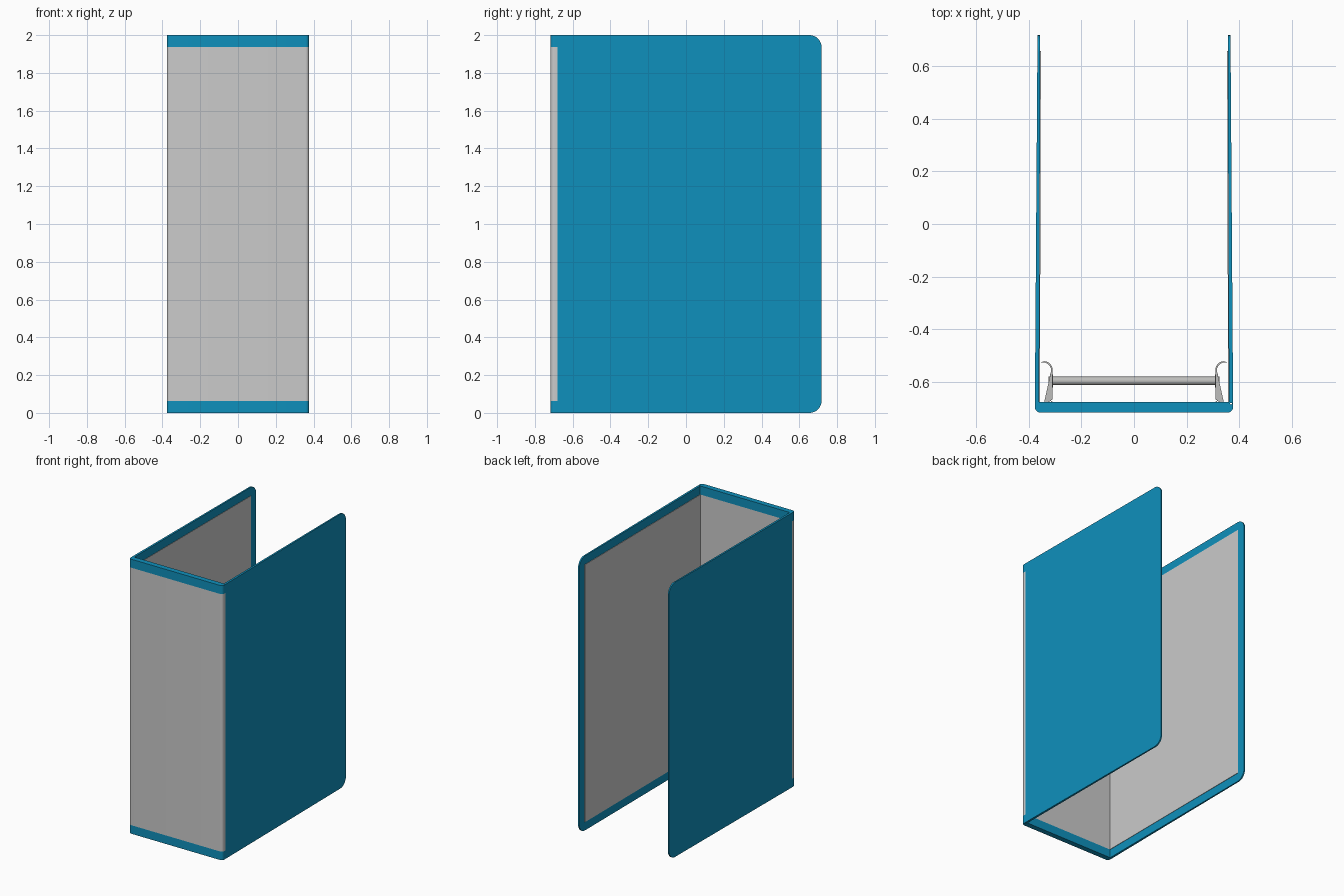
import bpy, bmesh, math
from mathutils import Matrix

if "Cube" in bpy.data.objects:
    bpy.data.objects.remove(bpy.data.objects["Cube"])


def srgb(r, g, b):
    f = lambda c: (c / 255 / 12.92) if c < 10 else ((c / 255 + 0.055) / 1.055) ** 2.4
    return (f(r), f(g), f(b), 1)


def material(name, rgb):
    m = bpy.data.materials.new(name)
    m.diffuse_color = srgb(*rgb)
    m.use_nodes = True
    m.node_tree.nodes["Principled BSDF"].inputs["Base Color"].default_value = m.diffuse_color
    return m


BLUE = material("blue_cover", (15, 144, 188))
GREY = material("light_grey_paper", (203, 203, 203))
METAL = material("metal_grey", (190, 190, 188))
H, BORDER = 2.0, 0.062


def finish(bm, name, *mats, smooth=True):
    bmesh.ops.recalc_face_normals(bm, faces=bm.faces)
    me = bpy.data.meshes.new(name)
    bm.to_mesh(me)
    bm.free()
    ob = bpy.data.objects.new(name, me)
    bpy.context.collection.objects.link(ob)
    for m in mats:
        me.materials.append(m)
    if smooth:
        bpy.ops.object.select_all(action='DESELECT')
        ob.select_set(True)
        bpy.context.view_layer.objects.active = ob
        bpy.ops.object.shade_smooth_by_angle(angle=math.radians(35))
    return ob


def extrude_z(profile, levels):
    """Closed xy profile carried through a list of z levels, capped at both ends."""
    bm = bmesh.new()
    rings = [[bm.verts.new((x, y, z)) for x, y in profile] for z in levels]
    n = len(profile)
    for a, b in zip(rings, rings[1:]):
        for i in range(n):
            j = (i + 1) % n
            bm.faces.new((a[i], a[j], b[j], b[i]))
    bm.faces.new(rings[0])
    bm.faces.new(rings[-1])
    return bm


def arc(cx, cy, r, a0, a1, n=8):
    return [(cx + r * math.cos(math.radians(a0 + (a1 - a0) * i / n)),
             cy + r * math.sin(math.radians(a0 + (a1 - a0) * i / n))) for i in range(n + 1)]


def mirrored(half):
    return half + [(-x, y) for x, y in reversed(half)]


# Spine: U-shaped section with rounded outer corners, paper between blue end bands
outer = [(0.376, -0.678)] + arc(0.357, -0.697, 0.020, 0, -90)
inner = [(-0.358, -0.703), (-0.361, -0.700), (-0.361, -0.678)]
bm = extrude_z(mirrored(outer) + inner + [(-x, y) for x, y in reversed(inner)],
               [0, BORDER, H - BORDER, H])
for f in bm.faces:
    f.material_index = int(BORDER < f.calc_center_median().z < H - BORDER)
finish(bm, "spine", BLUE, GREY)


def cover_x(y, inside):
    """Covers taper and lean slightly inwards towards the open edge."""
    t = (y + 0.68) / 1.40
    return (0.361 - 0.004 * t) if inside else (0.377 - 0.010 * t)


def plate(name, side, outline, x_in, x_out, mat):
    bm = bmesh.new()
    a = [bm.verts.new((side * x_in(y), y, z)) for y, z in outline]
    b = [bm.verts.new((side * x_out(y), y, z)) for y, z in outline]
    bm.faces.new(a)
    bm.faces.new(b)
    for i in range(len(a)):
        j = (i + 1) % len(a)
        bm.faces.new((a[i], a[j], b[j], b[i]))
    finish(bm, name, mat)


# Covers with rounded free corners, and paper linings inside
R = 0.065
cover = ([(-0.68, 0)] + arc(0.718 - R, R, R, -90, 0)
         + arc(0.718 - R, H - R, R, 0, 90) + [(-0.68, H)])
lining = [(-0.698, BORDER), (0.658, BORDER), (0.658, H - BORDER), (-0.698, H - BORDER)]
for side, label in ((-1, "left"), (1, "right")):
    plate(label + "_cover", side, cover,
          lambda y: cover_x(y, True), lambda y: cover_x(y, False), BLUE)
    plate(label + "_lining", side, lining,
          lambda y: cover_x(y, True) - 0.003, lambda y: cover_x(y, True) + 0.001, GREY)


def box(name, size, loc, mat):
    bm = bmesh.new()
    bmesh.ops.create_cube(bm, size=1)
    bmesh.ops.scale(bm, vec=size, verts=bm.verts)
    bmesh.ops.translate(bm, vec=loc, verts=bm.verts)
    return finish(bm, name, mat, smooth=False)


def rod_x(name, radius, length, x):
    bm = bmesh.new()
    bmesh.ops.create_cone(bm, cap_ends=True, segments=24, radius1=radius, radius2=radius,
                          depth=length, matrix=Matrix.Translation((x, -0.597, 1.0))
                          @ Matrix.Rotation(math.pi / 2, 4, 'Y'))
    finish(bm, name, METAL)


# Clip mechanism on the spine: base plate, cross rod and two curved brackets
box("base_sheet", (0.70, 0.004, 0.36), (0, -0.697, 1.0), METAL)
box("base_plate", (0.47, 0.009, 0.26), (0, -0.6905, 1.0), METAL)
rod_x("cross_rod", 0.016, 0.65, 0)
for side, label in ((-1, "left"), (1, "right")):
    path = [(0.356, -0.529)] + arc(0.347, -0.558, 0.032, 90, 180) + [(0.315, -0.672), (0.343, -0.684)]
    strip = path + [(x - 0.005, y + 0.004) for x, y in reversed(path)]
    bm = extrude_z([(side * x, y) for x, y in strip], [0.9, 1.1])
    finish(bm, label + "_bracket", METAL)
    foot = [(0.288, -0.693), (0.316, -0.672), (0.316, -0.678), (0.296, -0.693)]
    finish(extrude_z([(side * x, y) for x, y in foot], [0.9, 1.1]), label + "_foot", METAL)
    rod_x(label + "_washer", 0.024, 0.012, side * 0.314)
